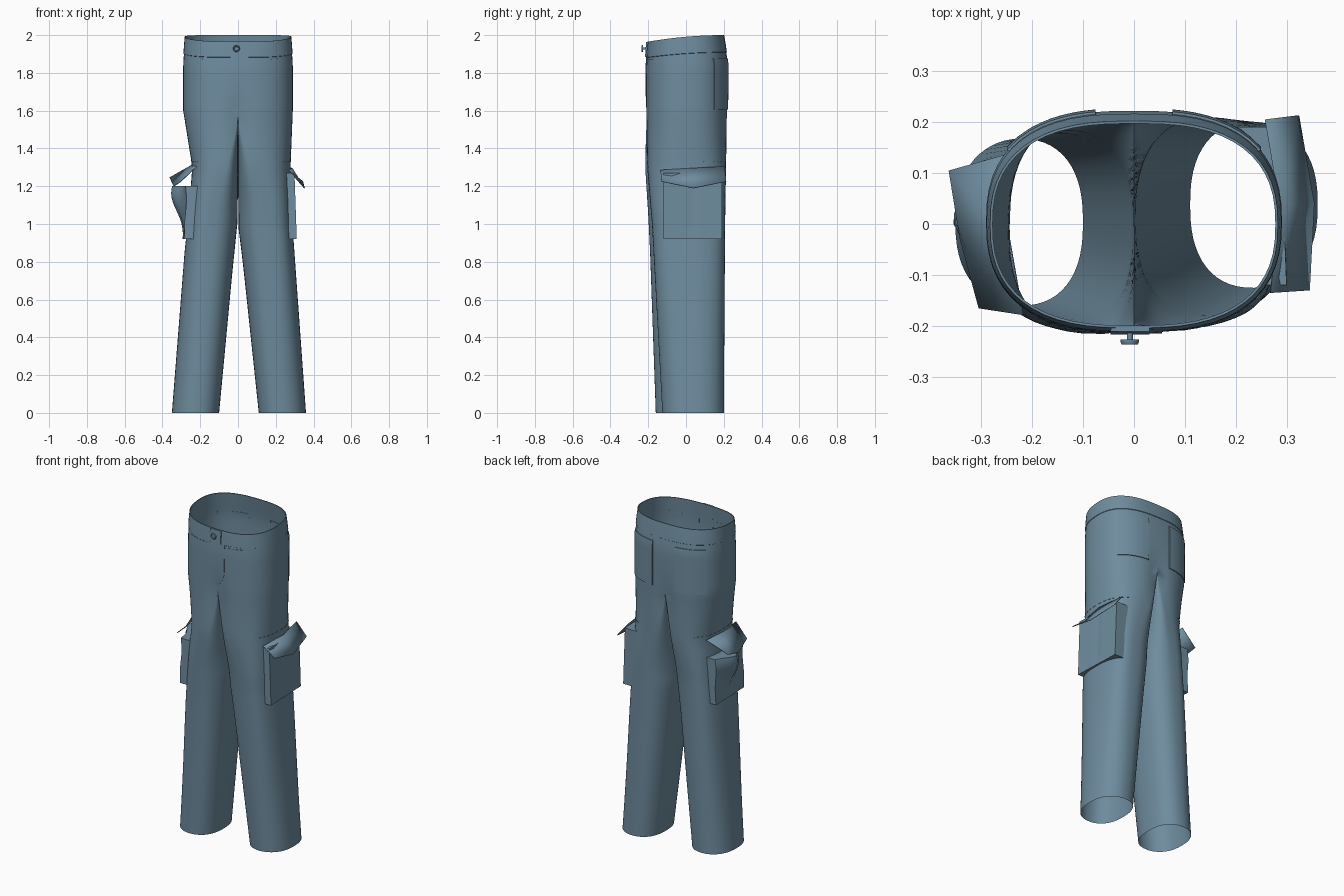
import bpy, bmesh, math
from mathutils import Vector

if "Cube" in bpy.data.objects:
    bpy.data.objects.remove(bpy.data.objects["Cube"])

FABRIC = bpy.data.materials.new("blue grey fabric")
FABRIC.diffuse_color = (0.157, 0.262, 0.342, 1)
FABRIC.use_nodes = True
FABRIC.node_tree.nodes["Principled BSDF"].inputs["Base Color"].default_value = FABRIC.diffuse_color

def finish(name, bm, angle=40):
    bmesh.ops.remove_doubles(bm, verts=bm.verts, dist=0.0004)
    bmesh.ops.recalc_face_normals(bm, faces=bm.faces)
    me = bpy.data.meshes.new(name)
    bm.to_mesh(me)
    bm.free()
    me.materials.append(FABRIC)
    ob = bpy.data.objects.new(name, me)
    bpy.context.collection.objects.link(ob)
    bpy.ops.object.select_all(action='DESELECT')
    ob.select_set(True)
    bpy.context.view_layer.objects.active = ob
    bpy.ops.object.shade_smooth_by_angle(angle=math.radians(angle))
    return ob

# profile per side: height, outer x, inner x, front y, back y
UPPER = [(1.6, .29, 0, -.214, .222), (1.85, .29, 0, -.212, .222), (2.0, .28, 0, -.202, .2)]
SIDES = {
    1: [(0, .36, .11, -.125, .2), (1.0, .288, .004, -.18, .207), (1.3, .278, .001, -.205, .212)] + UPPER,
    -1: [(0, .35, .10, -.16, .167), (.85, .283, .02, -.19, .178), (1.05, .262, .003, -.2, .184),
         (1.3, .242, .001, -.216, .205)] + UPPER}
CROTCH = 1.6

def profile(s, z):
    t = SIDES[s]
    for a, b in zip(t, t[1:]):
        if z <= b[0]:
            f = (z - a[0]) / (b[0] - a[0])
            return [p + (q - p) * f for p, q in zip(a[1:], b[1:])]
    return t[-1][1:]

def spow(v, p):
    return math.copysign(abs(v) ** p, v)

def smooth(v):
    v = min(1, max(0, v))
    return v * v * (3 - 2 * v)

def point(s, th, z):
    """Trouser surface: th runs front, outside, back, inside."""
    xo, xi, yf, yb = profile(s, z)
    t = smooth((CROTCH - z) / .58)
    sn, cs = math.sin(th), math.cos(th)
    if abs(sn) < 1e-6:
        sn = 0
    cx, rx = (xo + xi) / 2, (xo - xi) / 2
    cy, ry = (yf + yb) / 2, (yb - yf) / 2
    p = 1 - .37 * smooth(z / 1.0)
    leg_x = cx + rx * spow(sn, p if sn > 0 else .85)
    hip_x = xo * max(0, sn) ** .75
    x = hip_x * (1 - t) + leg_x * t
    y = cy - ry * spow(cs, .82)
    # soft cleft along the centre seams
    cleft = math.exp(-(x / .05) ** 2) * math.exp(-((z - 1.53) / .15) ** 2)
    y += .016 * cleft * cs
    h = z
    if sn < 0:                                   # crotch seam hangs in a U
        h -= .13 * -sn * smooth((z - .7) / .9)
    if z > CROTCH:                               # waist dips in front
        h -= .035 * min(1, (.2 - min(y, .2)) / .4) ** 2 * (z - CROTCH) / .4
    return Vector((s * x, y, h))

def outward(s, th, off):
    return Vector((s * math.sin(th), -math.cos(th), 0)) * off

def grid(bm, rows, closed=False):
    vs = [[bm.verts.new(p) for p in r] for r in rows]
    for a, b in zip(vs, vs[1:]):
        n = len(a)
        for i in range(n if closed else n - 1):
            j = (i + 1) % n
            bm.faces.new((a[i], a[j], b[j], b[i]))

# trousers: two leg tubes joined to an open hip tube
N = 56
bm = bmesh.new()
for s in (1, -1):
    low = [CROTCH * i / 40 for i in range(41)]
    grid(bm, [[point(s, 2 * math.pi * k / N, z) for k in range(N)] for z in low], True)
    up = [CROTCH + .4 * i / 10 for i in range(11)]
    grid(bm, [[point(s, math.pi * k / (N // 2), z) for k in range(N // 2 + 1)] for z in up])
finish("trousers", bm, angle=60)

# waistband
bm = bmesh.new()
for s in (1, -1):
    rows = []
    for z, off in ((1.908, 0), (1.91, .003), (1.955, .003), (2.0, .002), (2.0, -.003), (1.91, -.003)):
        ths = [math.pi * k / (N // 2) for k in range(N // 2 + 1)]
        rows.append([point(s, th, z) + outward(s, th, off) for th in ths])
    grid(bm, rows)
finish("waistband", bm)

def hip(x, z, back=False, off=0.0):
    """Point on the front or back of the hips."""
    s = 1 if x >= 0 else -1
    th = math.asin(min(1, (abs(x) / profile(s, z)[0]) ** (1 / .75)))
    if back:
        th = math.pi - th
    return point(s, th, z) + outward(s, th, off)

def hip_patch(name, x0, x1, z0, z1, back, off, cut=0.0):
    bm = bmesh.new()
    rows = []
    for j in range(-1, 12):
        v = min(1, max(0, j / 10))
        row = []
        for i in range(-1, 10):
            u = min(1, max(0, i / 8))
            lo = z0 + cut * u ** 3                # rounded lower corner
            rim = i in (-1, 9) or j in (-1, 11)
            row.append(hip(x0 + (x1 - x0) * u, lo + (z1 - lo) * v, back, -.002 if rim else off))
        rows.append(row)
    grid(bm, rows)
    return finish(name, bm)

hip_patch("fly_flap", -.04, .055, 1.61, 1.91, False, .003, .1)
hip_patch("waistband_tab", -.045, .03, 1.91, 1.998, False, .009)
for s, side in ((1, "right"), (-1, "left")):
    hip_patch(side + "_back_pocket", s * .075, s * .245, 1.605, 1.88, True, .005)

# button: flat disc with a raised rim
bm = bmesh.new()
prof = [(0, .006), (.010, .006), (.012, .009), (.016, .009), (.018, .005), (.018, 0), (.006, 0), (.006, -.014)]
c = hip(-.008, 1.96, False, .022)
grid(bm, [[c + Vector((r * math.cos(a), -d, r * math.sin(a)))
           for a in [2 * math.pi * k / 20 for k in range(20)]] for r, d in prof], True)
finish("button", bm)

def stitches(name, pts):
    bm = bmesh.new()
    for a, b in pts:
        d = b - a
        rot = d.to_track_quat('X', 'Z')
        for v in bmesh.ops.create_cube(bm, size=1)["verts"]:
            v.co = rot @ Vector((v.co.x * d.length, v.co.y * .003, v.co.z * .003)) + (a + b) / 2
    finish(name, bm)

stitches("front_stitching", [(hip(x, 1.895, False, .001), hip(x + .012, 1.895, False, .001))
                             for x in [-.2 + .025 * i for i in range(17)] if not -.06 < x < .05])

def leg_side(s, y, z):
    """Distance of the outer leg surface from the centre plane at a given y."""
    _, _, yf, yb = profile(s, z)
    c = max(-1, min(1, ((yf + yb) / 2 - y) / ((yb - yf) / 2)))
    return abs(point(s, math.acos(spow(c, 1 / .82)), z).x)

# cargo pockets: shallow slabs whose gussets end on the leg
def cargo_pocket(name, s, y0, y1, z0, z1, face):
    bm = bmesh.new()
    n = 14
    rows = []
    for j in range(-1, n + 2):
        row = []
        for i in range(-1, n + 2):
            u, v = min(1, max(0, i / n)), min(1, max(0, j / n))
            y, z = y0 + (y1 - y0) * u, z0 + (z1 - z0) * v
            rim = i in (-1, n + 1) or j in (-1, n + 1)
            pleat = .004 if abs(u - .5) < .03 and v > .1 else 0
            x = leg_side(s, y, z) - .002 if rim else face(u, v) - pleat
            row.append(Vector((s * x, y, z)))
        rows.append(row)
    grid(bm, rows)
    finish(name, bm, angle=35)

cargo_pocket("right_cargo_pocket", 1, -.12, .19, .92, 1.27,
             lambda u, v: .311 - .012 * u - .012 * v)

def crumpled(u, v):
    bulge = math.exp(-((u - .58) / .27) ** 2 - ((v - .88) / .42) ** 2)
    return .285 + .008 * u - .012 * v + .08 * bulge + .006 * math.sin(9 * u + 7 * v) * v
cargo_pocket("left_cargo_pocket", -1, -.165, .125, .92, 1.2, crumpled)

# pocket flaps: pointed sheets that stand away from the leg
def flap(name, root0, root1, corner1, tip, corner0, bow):
    bm = bmesh.new()
    mid = (Vector(root0) + Vector(root1)) / 2 + Vector((bow, 0, 0))
    grid(bm, [[Vector(root0), mid, Vector(root1)], [Vector(corner0), Vector(tip), Vector(corner1)]])
    ob = finish(name, bm, angle=20)
    mod = ob.modifiers.new("cloth thickness", 'SOLIDIFY')
    mod.thickness = .004
    mod.offset = 0

flap("right_pocket_flap", (.268, -.135, 1.285), (.258, .205, 1.305),
     (.322, .213, 1.225), (.352, .04, 1.19), (.343, -.13, 1.225), .024)
flap("left_pocket_flap", (-.218, -.178, 1.305), (-.238, .14, 1.315),
     (-.362, .105, 1.245), (-.34, -.03, 1.2), (-.303, -.165, 1.225), -.018)

# stitched rows above the flaps
for s, side in ((1, "right"), (-1, "left")):
    dashes = []
    for k in range(12):
        th = .85 + .155 * k
        out = outward(s, th, .001)
        dashes.append((point(s, th, 1.33) + out, point(s, th + .08, 1.33) + out))
    stitches(side + "_flap_stitching", dashes)
